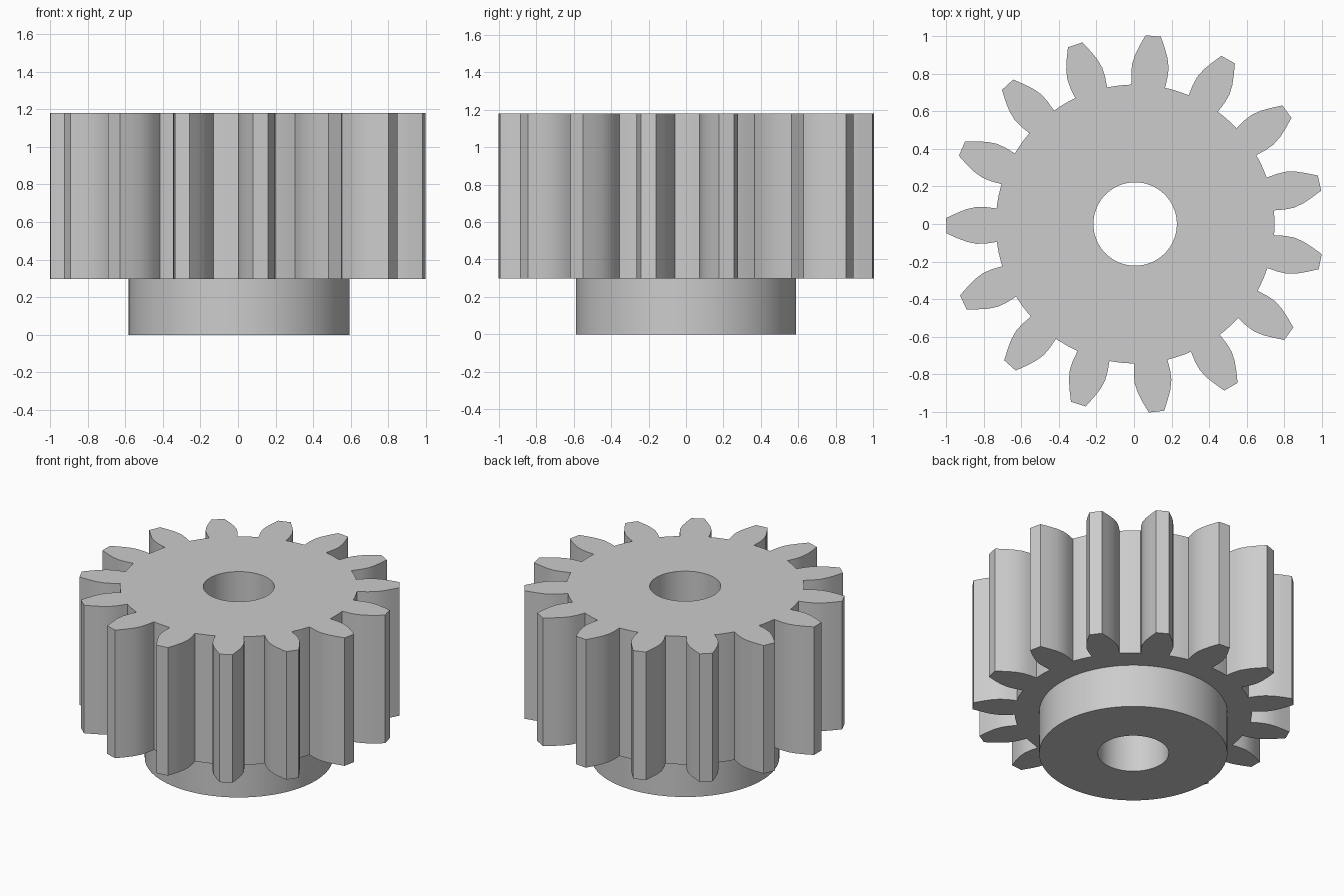
import bpy
import bmesh
from math import sin, cos, asin, pi, radians

cube = bpy.data.objects.get("Cube")
if cube:
    bpy.data.objects.remove(cube, do_unlink=True)

TEETH = 15
PHASE = radians(180.5)
CENTRE_X = 0.006
ROOT_R = 0.742
BORE_R, HUB_R = 0.222, 0.588
HUB_TOP, GEAR_TOP = 0.297, 1.18

steel = bpy.data.materials.new("plain grey")
steel.use_nodes = True
grey = (0.604, 0.604, 0.604, 1)
steel.diffuse_color = grey
steel.node_tree.nodes["Principled BSDF"].inputs["Base Color"].default_value = grey


def circle(radius, count=96):
    return [(radius * cos(2 * pi * i / count), radius * sin(2 * pi * i / count))
            for i in range(count)]


def gear_outline():
    # One flank as (radius, half width), mirrored for the other side
    flank = [(ROOT_R, 0.089), (0.80, 0.097), (0.85, 0.098),
             (0.90, 0.087), (0.95, 0.067), (1.006, 0.041)]
    half = [(r, asin(w / r)) for r, w in flank]
    pitch = 2 * pi / TEETH
    gap = pitch - 2 * half[0][1]
    tooth = [(r, -a) for r, a in half] + [(r, a) for r, a in reversed(half)]
    # Root arc up to the next tooth
    tooth += [(ROOT_R, half[0][1] + gap * k / 4) for k in range(1, 4)]
    return [(r * cos(a + PHASE + i * pitch), r * sin(a + PHASE + i * pitch))
            for i in range(TEETH) for r, a in tooth]


def bored_plate(name, outline, bottom, top):
    """Extrude an outline with a round through hole."""
    bm = bmesh.new()
    edges = []
    for loop in (outline, circle(BORE_R)):
        verts = [bm.verts.new((x + CENTRE_X, y, bottom)) for x, y in loop]
        edges += [bm.edges.new((v, verts[(i + 1) % len(verts)]))
                  for i, v in enumerate(verts)]
    bmesh.ops.triangle_fill(bm, edges=edges, use_beauty=True, normal=(0, 0, 1))
    result = bmesh.ops.extrude_face_region(bm, geom=bm.faces[:], use_keep_orig=True)
    moved = [g for g in result["geom"] if isinstance(g, bmesh.types.BMVert)]
    bmesh.ops.translate(bm, verts=moved, vec=(0, 0, top - bottom))
    bmesh.ops.recalc_face_normals(bm, faces=bm.faces[:])
    mesh = bpy.data.meshes.new(name)
    bm.to_mesh(mesh)
    bm.free()
    mesh.materials.append(steel)
    obj = bpy.data.objects.new(name, mesh)
    bpy.context.collection.objects.link(obj)
    bpy.ops.object.select_all(action="DESELECT")
    obj.select_set(True)
    bpy.context.view_layer.objects.active = obj
    bpy.ops.object.shade_smooth_by_angle(angle=radians(25))


# Toothed wheel above, plain round hub below
bored_plate("toothed_wheel", gear_outline(), HUB_TOP, GEAR_TOP)
bored_plate("hub", circle(HUB_R), 0, HUB_TOP)
